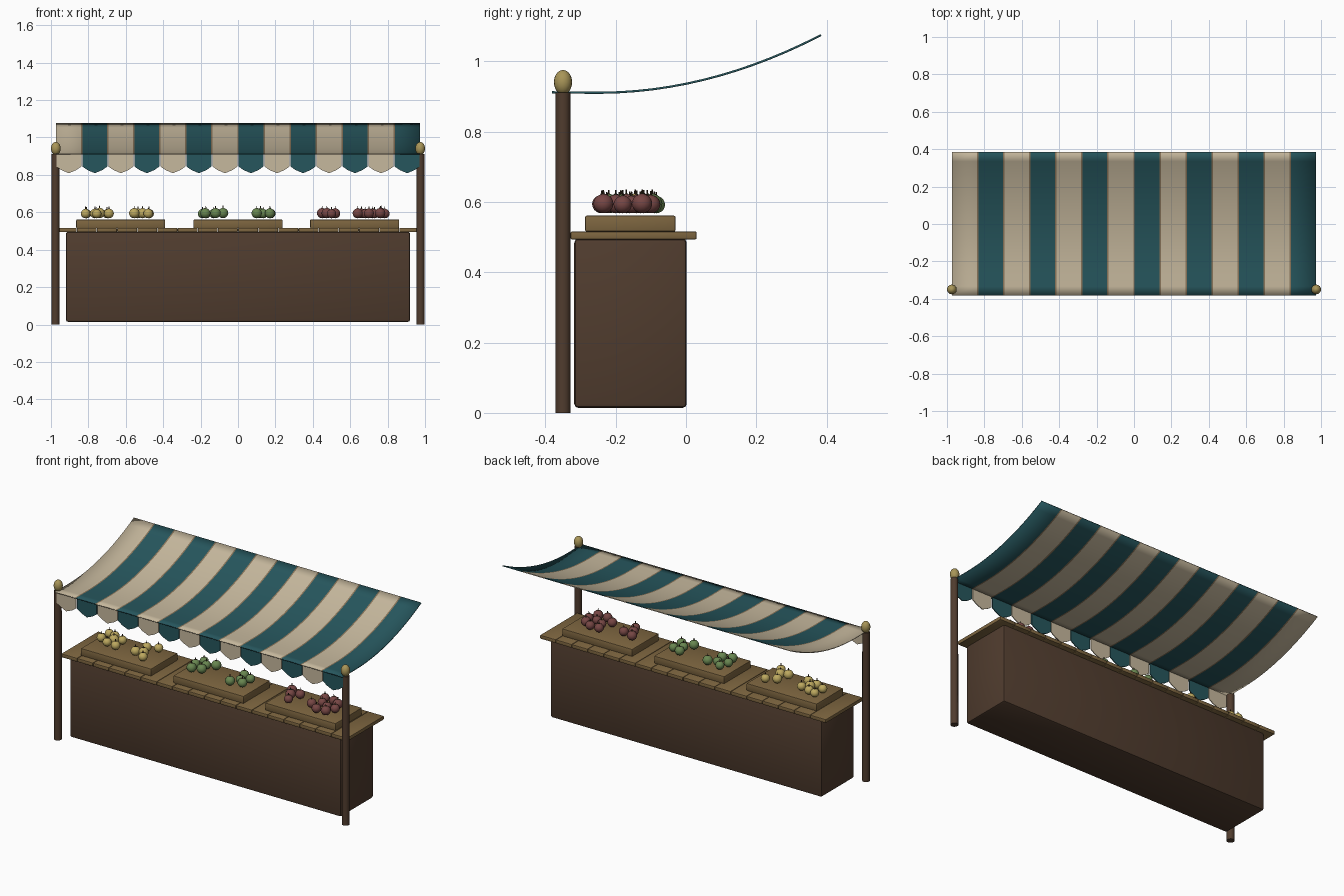
import bpy, bmesh, math, random
from mathutils import Matrix, Vector

if "Cube" in bpy.data.objects:
    bpy.data.objects.remove(bpy.data.objects["Cube"])

random.seed(4)


def mat(name, r, g, b):
    m = bpy.data.materials.new(name)
    lin = lambda c: ((c / 255 + 0.055) / 1.055) ** 2.4 if c > 10 else c / 255 / 12.92
    m.diffuse_color = (lin(r), lin(g), lin(b), 1)
    m.use_nodes = True
    m.node_tree.nodes["Principled BSDF"].inputs["Base Color"].default_value = m.diffuse_color
    return m


DARK = mat("dark wood", 80, 60, 46)
WOOD = mat("light wood", 126, 102, 64)
CREAM = mat("cream cloth", 198, 184, 157)
TEAL = mat("teal cloth", 38, 86, 93)
SEAM = mat("seam tan", 138, 117, 90)
GOLD = mat("brass", 168, 149, 88)
YELLOW = mat("yellow fruit", 188, 168, 95)
GREEN = mat("green fruit", 104, 134, 80)
RED = mat("red fruit", 118, 70, 68)
STEM = mat("stem brown", 62, 50, 34)


def finish(name, bm, mats, smooth=True):
    bmesh.ops.recalc_face_normals(bm, faces=bm.faces)
    me = bpy.data.meshes.new(name)
    bm.to_mesh(me)
    bm.free()
    for m in mats:
        me.materials.append(m)
    ob = bpy.data.objects.new(name, me)
    bpy.context.collection.objects.link(ob)
    if smooth:
        bpy.ops.object.select_all(action='DESELECT')
        ob.select_set(True)
        bpy.context.view_layer.objects.active = ob
        bpy.ops.object.shade_smooth_by_angle(angle=math.radians(35))
    return ob


def box(name, lo, hi, m, bevel):
    lo, hi = Vector(lo), Vector(hi)
    bm = bmesh.new()
    bmesh.ops.create_cube(bm, size=1, matrix=Matrix.Translation((lo + hi) / 2) @ Matrix.Diagonal((*(hi - lo), 1)))
    bmesh.ops.bevel(bm, geom=bm.edges[:], offset=bevel, segments=2, profile=0.5, affect='EDGES')
    return finish(name, bm, [m])


# Counter body and plank top
box("counter_body", (-0.92, -0.318, 0.014), (0.92, 0.002, 0.496), DARK, 0.012)
N = 18
w = 1.94 / N
for i in range(N):
    x = -0.97 + i * w
    box(f"counter_plank_{i + 1}", (x + 0.001, -0.328, 0.494), (x + w - 0.001, 0.03, 0.516), WOOD, 0.003)

# Display trays
for i, cx in enumerate((-0.627, 0, 0.624)):
    box(f"display_tray_{i + 1}", (cx - 0.238, -0.287, 0.516), (cx + 0.238, -0.03, 0.561), WOOD, 0.004)

# Posts with finials
for side, sx in (("left", -1), ("right", 1)):
    bm = bmesh.new()
    bmesh.ops.create_cone(bm, cap_ends=True, segments=12, radius1=0.022, radius2=0.021, depth=0.912,
                          matrix=Matrix.Translation((sx * 0.976, -0.35, 0.456)))
    finish(side + "_post", bm, [DARK])
    bm = bmesh.new()
    bmesh.ops.create_uvsphere(bm, u_segments=16, v_segments=10, radius=1,
                              matrix=Matrix.Translation((sx * 0.974, -0.35, 0.941)) @ Matrix.Diagonal((0.026, 0.026, 0.035, 1)))
    finish(side + "_finial", bm, [GOLD])

# Striped canopy: sagging profile swept along x, with narrow seams between stripes
STRIPES, X0 = 14, -0.974
SW = -2 * X0 / STRIPES
cols = []
for i in range(STRIPES):
    a, b = X0 + i * SW, X0 + (i + 1) * SW
    cols.append((a + (0.004 if i else 0), b - (0.004 if i < STRIPES - 1 else 0), i % 2))
    if i < STRIPES - 1:
        cols.append((b - 0.004, b + 0.004, 2))
prof = []
for k in range(17):
    y = -0.381 + 0.765 * k / 16
    d = y + 0.25
    prof.append((y, 0.911 + (0.408 if d > 0 else 0.08) * d * d))
bm = bmesh.new()
xs = [cols[0][0]] + [c[1] for c in cols]
grid = [[bm.verts.new((x, y, z)) for y, z in prof] for x in xs]
for c, col in enumerate(cols):
    for k in range(16):
        f = bm.faces.new((grid[c][k], grid[c + 1][k], grid[c + 1][k + 1], grid[c][k + 1]))
        f.material_index = col[2]
ob = finish("canopy", bm, [CREAM, TEAL, SEAM])
sol = ob.modifiers.new("thickness", 'SOLIDIFY')
sol.thickness = 0.006
sol.offset = 0

# Hanging tabs along the front edge
bm = bmesh.new()
half = [(0.067, 0.912), (0.067, 0.845), (0.04, 0.826), (0, 0.809)]
outline = half + [(-x, z) for x, z in half[-2::-1]]
for i in range(STRIPES):
    cx = X0 + (i + 0.5) * SW
    front = [bm.verts.new((cx + x, -0.371, z)) for x, z in outline]
    back = [bm.verts.new((cx + x, -0.366, z)) for x, z in outline]
    n = len(outline)
    fs = [bm.faces.new(front), bm.faces.new(back[::-1])]
    fs += [bm.faces.new((front[j], back[j], back[(j + 1) % n], front[(j + 1) % n])) for j in range(n)]
    for f in fs:
        f.material_index = i % 2
finish("valance_tabs", bm, [CREAM, TEAL], False)


# Fruit piles: round fruit with a little stem and leaf star
def fruits(name, spots, m):
    bm = bmesh.new()
    for x, y in spots:
        r = random.uniform(0.025, 0.029)
        c = Vector((x, y, 0.567 + r))
        bmesh.ops.create_uvsphere(bm, u_segments=14, v_segments=10, radius=r,
                                  matrix=Matrix.Translation(c) @ Matrix.Diagonal((1, 1, 0.96, 1)))
        start = len(bm.faces)
        bmesh.ops.create_cone(bm, cap_ends=True, segments=6, radius1=0.003, radius2=0.002, depth=0.014,
                              matrix=Matrix.Translation(c + Vector((0, 0, r + 0.004))))
        bmesh.ops.create_cone(bm, cap_ends=True, segments=5, radius1=0.009, radius2=0.002, depth=0.004,
                              matrix=Matrix.Translation(c + Vector((0, 0, r - 0.001))))
        bm.faces.ensure_lookup_table()
        for f in bm.faces[start:]:
            f.material_index = 1
    finish(name, bm, [m, STEM])


fruits("yellow_fruit", [(-0.815, -0.16), (-0.81, -0.09), (-0.765, -0.10), (-0.70, -0.12), (-0.755, -0.19),
                        (-0.69, -0.20), (-0.74, -0.145), (-0.555, -0.20), (-0.51, -0.185), (-0.475, -0.09),
                        (-0.535, -0.12), (-0.48, -0.235)], YELLOW)
fruits("green_fruit", [(-0.19, -0.14), (-0.17, -0.085), (-0.13, -0.12), (-0.08, -0.096), (-0.12, -0.18),
                       (-0.175, -0.20), (0.10, -0.22), (0.135, -0.17), (0.175, -0.13), (0.17, -0.20),
                       (0.12, -0.11)], GREEN)
fruits("red_fruit", [(0.45, -0.12), (0.475, -0.17), (0.50, -0.225), (0.52, -0.14), (0.64, -0.20),
                     (0.66, -0.10), (0.68, -0.155), (0.72, -0.10), (0.73, -0.18), (0.765, -0.125),
                     (0.76, -0.235), (0.70, -0.24), (0.785, -0.18)], RED)
